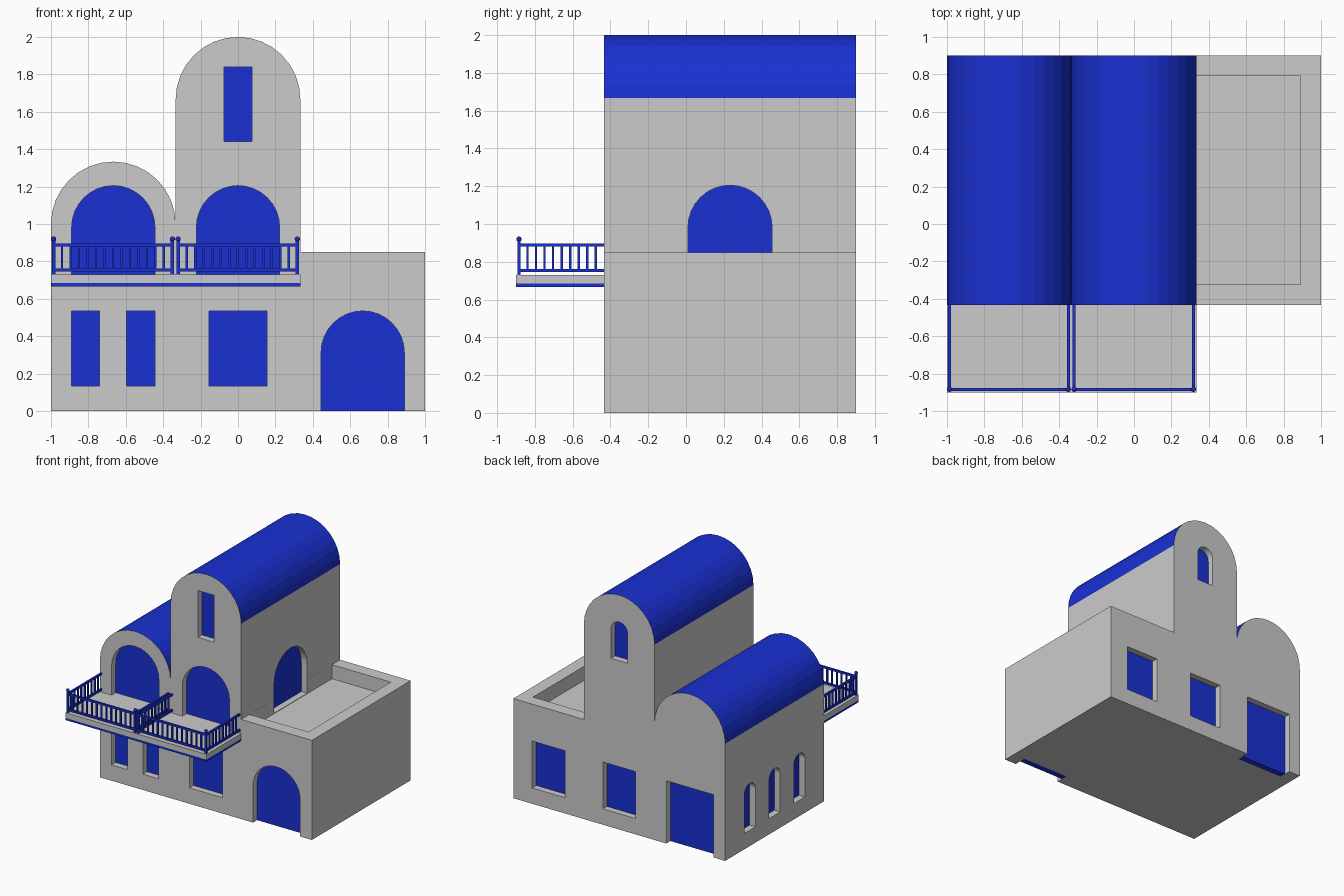
import bpy, bmesh
from math import sin, cos, pi
from mathutils import Vector

if "Cube" in bpy.data.objects:
    bpy.data.objects.remove(bpy.data.objects["Cube"])

T = 1 / 3
Y0, Y1 = -0.433, 0.9          # front and back wall planes
TERRACE, WALL, REVEAL = 0.73, 0.11, 0.055
SEG = 16

blue = bpy.data.materials.new("blue")
blue.diffuse_color = (0.01, 0.03, 0.65, 1)
blue.use_nodes = True
blue.node_tree.nodes["Principled BSDF"].inputs["Base Color"].default_value = blue.diffuse_color
grey = bpy.data.materials.new("grey")

# Maps (along wall, depth into wall, height) to world for each wall
SIDES = {
    "front": lambda u, d, z: (u, Y0 + d, z),
    "back": lambda u, d, z: (u, Y1 - d, z),
    "left": lambda u, d, z: (-1 + d, u, z),
    "tower": lambda u, d, z: (T - d, u, z),
}


def finish(name, bm, mat=None):
    bmesh.ops.recalc_face_normals(bm, faces=bm.faces)
    me = bpy.data.meshes.new(name)
    bm.to_mesh(me)
    bm.free()
    ob = bpy.data.objects.new(name, me)
    bpy.context.collection.objects.link(ob)
    if mat:
        me.materials.append(mat)
    return ob


def prism(name, pts, d0, d1, place, mat=None):
    bm = bmesh.new()
    a = [bm.verts.new(place(u, d0, z)) for u, z in pts]
    b = [bm.verts.new(place(u, d1, z)) for u, z in pts]
    bm.faces.new(a)
    bm.faces.new(b[::-1])
    n = len(pts)
    for i in range(n):
        bm.faces.new((a[i], b[i], b[(i + 1) % n], a[(i + 1) % n]))
    return finish(name, bm, mat)


def add_box(bm, lo, hi):
    lo, hi = Vector(lo), Vector(hi)
    vs = bmesh.ops.create_cube(bm, size=1)["verts"]
    bmesh.ops.scale(bm, vec=hi - lo, verts=vs)
    bmesh.ops.translate(bm, vec=(lo + hi) / 2, verts=vs)


def box(name, lo, hi, mat=None):
    bm = bmesh.new()
    add_box(bm, lo, hi)
    return finish(name, bm, mat)


def arc(cx, cz, r):
    return [(cx + r * cos(pi * i / SEG), cz + r * sin(pi * i / SEG)) for i in range(SEG + 1)]


def cut(target, cutter):
    m = target.modifiers.new("cut", "BOOLEAN")
    m.operation, m.solver, m.object = "DIFFERENCE", "EXACT", cutter
    bpy.context.view_layer.objects.active = target
    bpy.ops.object.modifier_apply(modifier=m.name)
    bpy.data.objects.remove(cutter)


# Building: one front outline with two barrel vaults, extruded to the back
outline = [(-1, 0), (1, 0), (1, 0.85), (T, 0.85)] + arc(0, 5 * T, T) + arc(-2 * T, 1, T)
body = prism("building", outline, 0, Y1 - Y0, SIDES["front"], grey)
body.data.materials.append(blue)
for f in body.data.polygons:
    if f.center.z > 1 and f.normal.z > 0.05:
        f.material_index = 1

# Roof terrace sunk behind a parapet
cut(body, box("terrace_cutter", (T + 0.0005, Y0 + WALL, TERRACE), (1 - WALL, Y1 - WALL, 1.2)))


def opening(name, side, u, w, z0, z1, arched=False):
    """Recess in a wall, filled with a blue panel set back from the surface."""
    def shape(bottom):
        top = arc(u, z1 - w / 2, w / 2) if arched else [(u + w / 2, z1), (u - w / 2, z1)]
        return [(u - w / 2, bottom), (u + w / 2, bottom)] + top
    place = SIDES[side]
    cut(body, prism("cutter", shape(z0 if z0 else -0.1), -0.05, WALL, place))
    prism(name, shape(z0), REVEAL, WALL, place, blue)


D = 0.445                      # door width
LO, HI = 0.135, 0.535          # ground floor window heights

# Front doors and windows
opening("entrance_door", "front", 2 * T, D, 0, HI, True)
opening("balcony_door_left", "front", -2 * T, D, TERRACE, 1.205, True)
opening("balcony_door_right", "front", 0, D, TERRACE, 1.205, True)
opening("front_window_outer", "front", -0.815, 0.15, LO, HI)
opening("front_window_inner", "front", -0.52, 0.15, LO, HI)
opening("front_window_centre", "front", 0, 0.31, LO, HI)
opening("tower_window_front", "front", 0, 0.15, 1.44, 1.84)
# Back door and windows
opening("back_door", "back", -2 * T, D, 0, HI)
opening("back_window_centre", "back", 0, 0.31, LO, HI)
opening("back_window_right", "back", 2 * T, 0.31, LO, HI)
opening("tower_window_back", "back", 0, 0.155, 1.44, 1.77, True)
# Terrace door and left side windows
opening("terrace_door", "tower", 0.233, D, TERRACE + 0.004, 1.205, True)
for i in range(3):
    opening(f"side_window_{i + 1}", "left", 0.233 + (i - 1) * T, 0.15, LO, HI, True)

# Balcony slab with blue underside
box("balcony_floor", (-1, -0.9, 0.685), (T, Y0, TERRACE))
box("balcony_underside", (-1, -0.9, 0.667), (T, Y0, 0.685), blue)


def railing(name, xa, xb):
    bm = bmesh.new()
    yf, r, b = -0.884, 0.008, 0.006
    # top and bottom rails
    for z in (0.755, 0.888):
        add_box(bm, (xa, yf - r, z - r), (xb, yf + r, z + r))
        for x in (xa, xb):
            add_box(bm, (x - r, yf, z - r), (x + r, Y0, z + r))
    # balusters
    spots = [(xa + (xb - xa) * i / 14, yf) for i in range(1, 14)]
    spots += [(x, yf + (Y0 - yf) * i / 10) for x in (xa, xb) for i in range(1, 10)]
    for x, y in spots:
        add_box(bm, (x - b, y - b, 0.755), (x + b, y + b, 0.888))
    # corner posts with ball caps
    for x in (xa, xb):
        add_box(bm, (x - 0.009, yf - 0.009, TERRACE), (x + 0.009, yf + 0.009, 0.92))
        vs = bmesh.ops.create_uvsphere(bm, u_segments=12, v_segments=8, radius=0.014)["verts"]
        bmesh.ops.translate(bm, vec=(x, yf, 0.92), verts=vs)
    finish(name, bm, blue)


railing("balcony_railing_left", -0.986, -0.351)
railing("balcony_railing_right", -0.32, 0.317)
